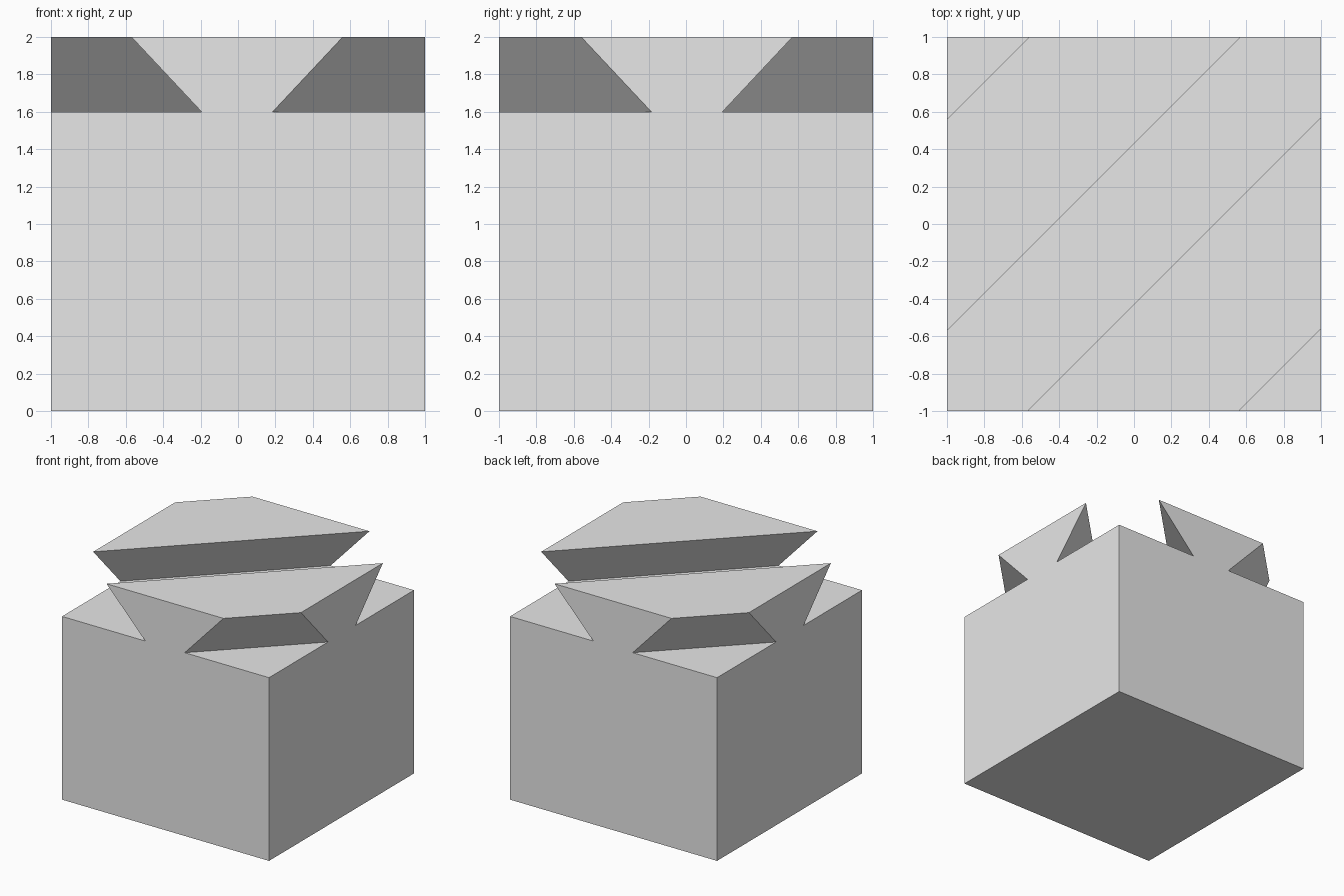
import bpy
import bmesh
from math import sqrt
from mathutils import Vector

if "Cube" in bpy.data.objects:
    bpy.data.objects.remove(bpy.data.objects["Cube"], do_unlink=True)

GREY = (0.8, 0.8, 0.8, 1)
grey = bpy.data.materials.new("plain grey")
grey.use_nodes = True
grey.diffuse_color = GREY
grey.node_tree.nodes["Principled BSDF"].inputs["Base Color"].default_value = GREY

FLOOR, TOP, ABOVE = 1.6, 2.0, 2.2
ALONG = Vector((1, 1, 0)) * 2      # direction of the diagonal grooves
ACROSS = Vector((0.5, -0.5, 0))    # one unit of x - y


def add_object(name, bm):
    bmesh.ops.recalc_face_normals(bm, faces=bm.faces)
    mesh = bpy.data.meshes.new(name)
    bm.to_mesh(mesh)
    bm.free()
    mesh.materials.append(grey)
    obj = bpy.data.objects.new(name, mesh)
    bpy.context.collection.objects.link(obj)
    return obj


def groove_cutter(name, profile):
    """Extrude a (across, height) profile along the diagonal."""
    bm = bmesh.new()
    verts = [bm.verts.new(ACROSS * d + Vector((0, 0, z)) - ALONG) for d, z in profile]
    face = bm.faces.new(verts)
    result = bmesh.ops.extrude_face_region(bm, geom=[face])
    moved = [v for v in result["geom"] if isinstance(v, bmesh.types.BMVert)]
    bmesh.ops.translate(bm, vec=ALONG * 2, verts=moved)
    cutter = add_object(name, bm)
    cutter.hide_render = True
    return cutter


# Solid block
bm = bmesh.new()
bmesh.ops.create_cube(bm, size=2)
bmesh.ops.translate(bm, vec=(0, 0, 1), verts=bm.verts)
block = add_object("dovetail_block", bm)

# Undercut grooves: one between the two dovetails, one outside each
INNER_FOOT, INNER_LIP = 0.805, 0.43
OUTER_FOOT, OUTER_LIP = 1.185, 1.56
cutters = [groove_cutter("middle_groove", [
    (-INNER_FOOT, FLOOR), (INNER_FOOT, FLOOR), (INNER_LIP, TOP),
    (INNER_LIP, ABOVE), (-INNER_LIP, ABOVE), (-INNER_LIP, TOP)])]
for side, name in ((1, "front_left_groove"), (-1, "back_right_groove")):
    cutters.append(groove_cutter(name, [
        (side * OUTER_FOOT, FLOOR), (side * 3, FLOOR), (side * 3, ABOVE),
        (side * OUTER_LIP, ABOVE), (side * OUTER_LIP, TOP)]))

# Carve the grooves and discard the cutters
bpy.context.view_layer.objects.active = block
for cutter in cutters:
    mod = block.modifiers.new(cutter.name, "BOOLEAN")
    mod.operation = "DIFFERENCE"
    mod.solver = "EXACT"
    mod.object = cutter
    bpy.ops.object.modifier_apply(modifier=mod.name)
    bpy.data.objects.remove(cutter, do_unlink=True)
